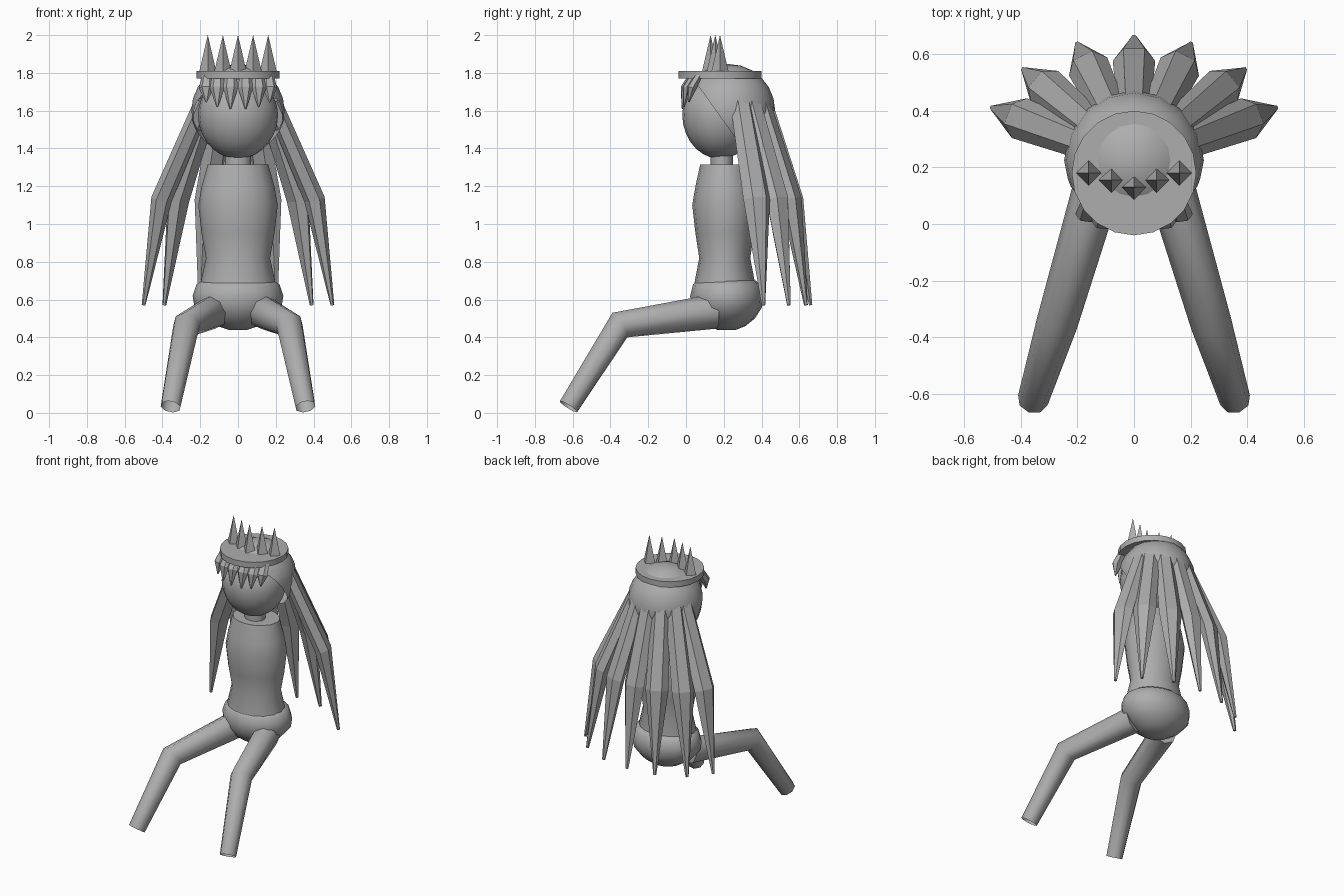
import bpy, bmesh, math
from mathutils import Vector, Matrix

if "Cube" in bpy.data.objects:
    bpy.data.objects.remove(bpy.data.objects["Cube"])

grey = bpy.data.materials.new("mid grey")
grey.diffuse_color = (0.42, 0.42, 0.42, 1)
grey.use_nodes = True
grey.node_tree.nodes["Principled BSDF"].inputs["Base Color"].default_value = grey.diffuse_color


def finish(name, bm, smooth=None):
    """Turn a bmesh into a named object; smooth = sharp-edge angle in degrees."""
    bmesh.ops.recalc_face_normals(bm, faces=bm.faces)
    me = bpy.data.meshes.new(name)
    bm.to_mesh(me)
    bm.free()
    me.materials.append(grey)
    if smooth:
        me.shade_smooth()
        me.set_sharp_from_angle(angle=math.radians(smooth))
    ob = bpy.data.objects.new(name, me)
    bpy.context.collection.objects.link(ob)
    return ob


def skin(bm, rings, cap_start=True, cap_end=True):
    """Bridge rings of points into a tube."""
    vs = [[bm.verts.new(p) for p in ring] for ring in rings]
    n = len(vs[0])
    for a, b in zip(vs, vs[1:]):
        for i in range(n):
            j = (i + 1) % n
            bm.faces.new((a[i], a[j], b[j], b[i]))
    if cap_start:
        bm.faces.new(vs[0])
    if cap_end:
        bm.faces.new(vs[-1])


def lathe(name, cy, profile, sides, smooth=40):
    """Stack of elliptical rings: profile rows are (z, radius x, radius y)."""
    bm = bmesh.new()
    skin(bm, [[(rx * math.cos(2 * math.pi * i / sides),
                cy + ry * math.sin(2 * math.pi * i / sides), z)
               for i in range(sides)] for z, rx, ry in profile])
    return finish(name, bm, smooth)


def limb(name, path, radii, sides, cap_end=True, smooth=None):
    """Tube along a path; radii rows are (sideways, depth)."""
    pts = [Vector(p) for p in path]
    rings = []
    for k, p in enumerate(pts):
        t = Vector()
        if k > 0:
            t += (p - pts[k - 1]).normalized()
        if k < len(pts) - 1:
            t += (pts[k + 1] - p).normalized()
        t.normalize()
        side = t.cross(Vector((0, 0, 1))).normalized()
        depth = side.cross(t)
        w, d = radii[k]
        rings.append([p + side * w * math.cos(2 * math.pi * i / sides)
                      + depth * d * math.sin(2 * math.pi * i / sides)
                      for i in range(sides)])
    bm = bmesh.new()
    skin(bm, rings, True, cap_end)
    return finish(name, bm, smooth)


# Body
lathe("torso", 0.205, [(0.58, 0.20, 0.165), (0.69, 0.198, 0.16), (0.82, 0.17, 0.135),
                       (0.95, 0.193, 0.155), (1.10, 0.21, 0.172), (1.20, 0.193, 0.155),
                       (1.315, 0.16, 0.13)], 16)
lathe("hips", 0.215, [(0.70, 0.19, 0.155), (0.68, 0.22, 0.178), (0.62, 0.24, 0.193),
                      (0.56, 0.23, 0.188), (0.50, 0.175, 0.15), (0.46, 0.11, 0.10),
                      (0.44, 0.05, 0.05)], 16, 60)
lathe("neck", 0.19, [(1.28, 0.07, 0.06), (1.42, 0.07, 0.06)], 12)

# Head, with a slightly pointed chin
bm = bmesh.new()
bmesh.ops.create_uvsphere(bm, u_segments=20, v_segments=14, radius=1)
for v in bm.verts:
    x, y, z = v.co
    v.co = (0.212 * x, 0.18 + 0.20 * y, 1.58 + (0.235 if z < 0 else 0.2) * z)
finish("head", bm, 60)

# Hair cap, cut away on a slope around the face
bm = bmesh.new()
bmesh.ops.create_uvsphere(bm, u_segments=16, v_segments=12, radius=0.247,
                          matrix=Matrix.Translation((0, 0.225, 1.6)))
bmesh.ops.bisect_plane(bm, geom=bm.verts[:] + bm.edges[:] + bm.faces[:],
                       plane_co=(0, 0.08, 1.71), plane_no=(0, 1.4, 1), clear_inner=True)
finish("hair_cap", bm, 40)

# Crown band and spikes
lathe("crown_band", 0.18, [(1.77, 0.22, 0.22), (1.81, 0.22, 0.22)], 20, 30)
for i in range(-2, 3):
    bm = bmesh.new()
    bmesh.ops.create_cone(bm, cap_ends=True, segments=4, radius1=0.047, radius2=0, depth=0.20,
                          matrix=Matrix.Translation((0.08 * i, 0.13 + 0.025 * abs(i), 1.90)))
    finish(f"crown_spike_{i + 3}", bm)

# Long hair strands: tips fan out behind the head
tips = [(0, 0.66), (0.20, 0.635), (0.39, 0.545), (0.50, 0.41)]
for n, (tx, ty) in enumerate(tips):
    for s in ((1,) if n == 0 else (1, -1)):
        out = Vector((s * tx, ty - 0.22, 0))
        c = Vector((0, 0.22, 0))
        root = c + out.normalized() * 0.195 + Vector((0, 0, 1.65))
        mid = c + out * 0.81 + Vector((0, 0, 1.13))
        tip = c + out + Vector((0, 0, 0.57))
        limb(f"hair_strand_{n}_{'right' if s > 0 else 'left'}", (root, mid, tip),
             [(0.06, 0.045), (0.075, 0.052), (0.01, 0.01)], 6)

# Fringe
for n, (x, y, z) in enumerate([(0.04, -0.005, 1.61), (0.11, 0.005, 1.62), (0.168, 0.03, 1.645)]):
    for s in (1, -1):
        limb(f"fringe_{n}_{'right' if s > 0 else 'left'}",
             [(s * x * 0.95, y + 0.04, 1.79), (s * x, y, 1.72), (s * x, y - 0.015, z)],
             [(0.03, 0.02), (0.04, 0.026), (0.004, 0.004)], 6)

# Bent legs, open at the ankles
for s, side in ((1, "right"), (-1, "left")):
    limb(f"leg_{side}",
         [(s * 0.125, 0.15, 0.537), (s * 0.272, -0.35, 0.465), (s * 0.357, -0.622, 0.033)],
         [(0.085, 0.092), (0.073, 0.077), (0.055, 0.056)], 8, cap_end=False, smooth=50)
